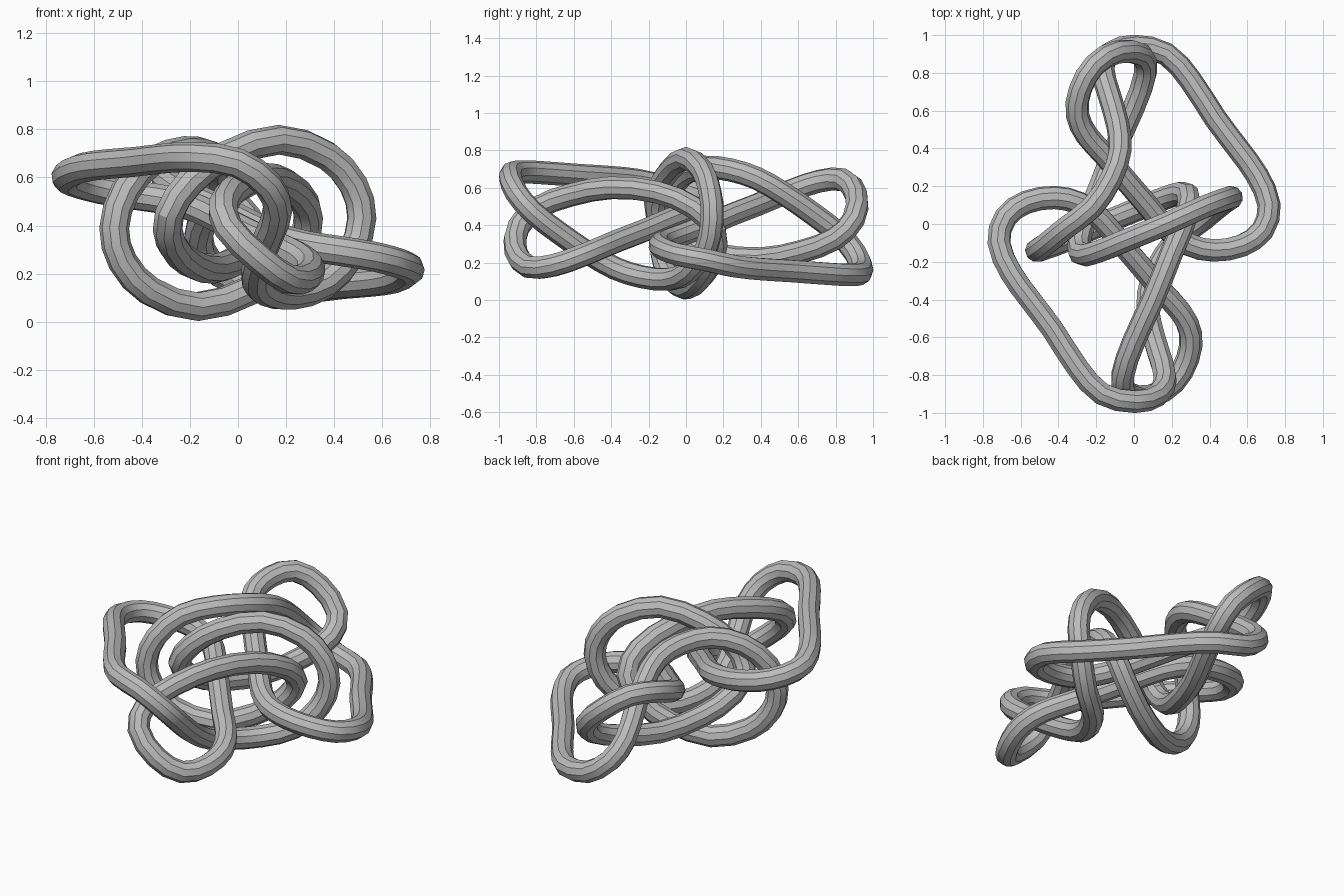
import bpy
from mathutils import Vector

cube = bpy.data.objects.get("Cube")
if cube:
    bpy.data.objects.remove(cube, do_unlink=True)

CENTRE = Vector((0, 0, 0.41))
RADIUS = 0.062

# One half of the knot's centre line; the other half is its point reflection
HALF_PATH = [
    # outer strand, side tip to end tip
    (-.715, -.1, .605), (-.65, -.26, .64), (-.55, -.4, .655), (-.43, -.56, .665),
    (-.3, -.76, .68), (-.17, -.9, .685), (0, -.94, .66), (.125, -.905, .57),
    (.165, -.82, .47), (.13, -.68, .36), (.085, -.52, .25), (.075, -.38, .17),
    # dip under the middle and large upright ring
    (.12, -.24, .125), (.22, -.09, .11), (.36, .02, .155), (.47, .11, .28),
    (.515, .14, .43), (.48, .13, .57), (.37, .09, .69), (.17, 0, .757),
    (-.05, -.09, .69), (-.2, -.15, .58), (-.285, -.155, .45),
    # small inner turn, then out to the opposite end loop
    (-.28, -.05, .33), (-.2, .15, .245), (-.1, .4, .22), (0, .62, .26),
    (.06, .8, .33), (.04, .895, .43), (-.09, .91, .56), (-.21, .84, .643),
    (-.285, .71, .635), (-.3, .58, .592), (-.25, .47, .547), (-.16, .37, .505),
    # through the middle to the opposite side
    (-.05, .24, .455), (.07, .1, .395), (.18, -.03, .345), (.29, -.11, .315),
    (.42, -.14, .295), (.57, -.115, .27), (.68, -.035, .24),
]


def reflect(point):
    return 2 * CENTRE - point


def make_material(name, colour):
    material = bpy.data.materials.new(name)
    material.use_nodes = True
    material.diffuse_color = colour
    shader = material.node_tree.nodes["Principled BSDF"]
    shader.inputs["Base Color"].default_value = colour
    return material


# Closed centre line
half = [Vector(p) for p in HALF_PATH]
path = half + [reflect(p) for p in half]

curve = bpy.data.curves.new("knotted_tube", "CURVE")
curve.dimensions = "3D"
curve.resolution_u = 2
curve.bevel_depth = RADIUS
curve.bevel_resolution = 3
spline = curve.splines.new("BEZIER")
spline.bezier_points.add(len(path) - 1)
spline.use_cyclic_u = True
count = len(path)
for i, knot in enumerate(spline.bezier_points):
    tangent = (path[(i + 1) % count] - path[i - 1]).normalized()
    before = (path[i] - path[i - 1]).length / 3
    after = (path[(i + 1) % count] - path[i]).length / 3
    knot.handle_left_type = knot.handle_right_type = "FREE"
    knot.co = path[i]
    knot.handle_left = path[i] - tangent * before
    knot.handle_right = path[i] + tangent * after

# Tube swept along the centre line
tube = bpy.data.objects.new("knotted_tube", curve)
bpy.context.collection.objects.link(tube)
bpy.ops.object.select_all(action="DESELECT")
tube.select_set(True)
bpy.context.view_layer.objects.active = tube
bpy.ops.object.convert(target="MESH")
tube = bpy.context.object
tube.data.materials.clear()
tube.data.materials.append(make_material("plain grey", (0.5, 0.5, 0.5, 1)))
bpy.ops.object.shade_smooth_by_angle()
